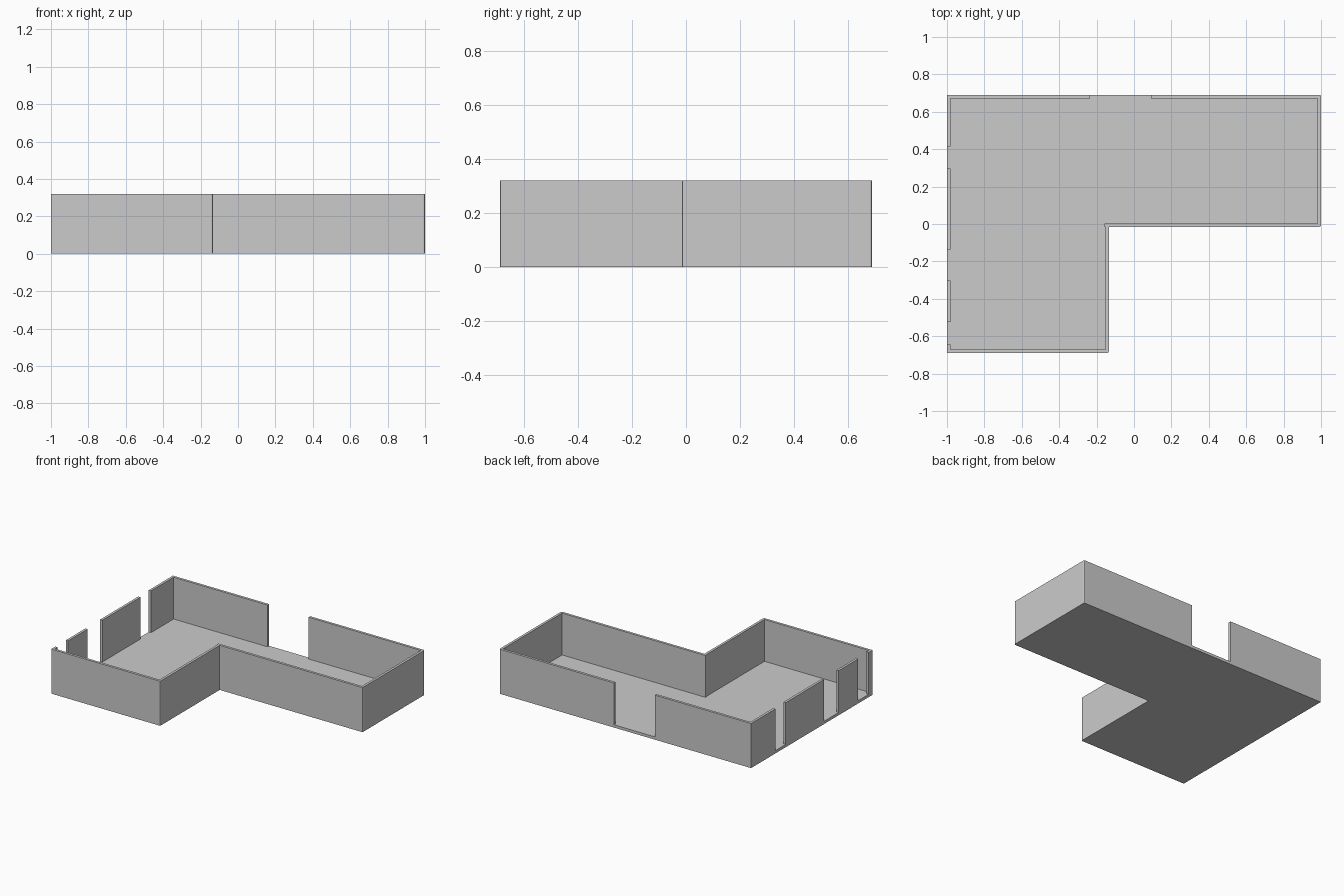
import bpy
import bmesh

if "Cube" in bpy.data.objects:
    bpy.data.objects.remove(bpy.data.objects["Cube"], do_unlink=True)

grey = bpy.data.materials.new("plaster_grey")
grey.use_nodes = True
grey.diffuse_color = (0.6, 0.6, 0.6, 1)
grey.node_tree.nodes["Principled BSDF"].inputs["Base Color"].default_value = (0.6, 0.6, 0.6, 1)

X, Y = 1.0, 0.69             # outer half sizes
T = 0.018                    # wall thickness
FLOOR, TOP = 0.02, 0.32      # floor thickness, wall top
STEP_X, STEP_Y = -0.135, -0.015   # inside corner of the L plan
JOG = 0.004                  # small wall overlap at the inside corner

# Outer corners with a softened vertical edge
SOFT = [(X, Y), (X, STEP_Y), (STEP_X, -Y)]


def prism(name, outline, z0, z1):
    """Extrude a plan outline and soften the chosen outer corners."""
    bm = bmesh.new()
    base = bm.faces.new([bm.verts.new((x, y, z0)) for x, y in outline])
    up = bmesh.ops.extrude_face_region(bm, geom=[base])["geom"]
    verts = [v for v in up if isinstance(v, bmesh.types.BMVert)]
    bmesh.ops.translate(bm, verts=verts, vec=(0, 0, z1 - z0))

    def is_soft(edge):
        a, b = (v.co for v in edge.verts)
        return abs(a.z - b.z) > 0.001 and any(
            abs(a.x - x) + abs(a.y - y) < 0.001 for x, y in SOFT)

    bmesh.ops.bevel(bm, geom=[e for e in bm.edges if is_soft(e)],
                    offset=0.008, segments=2, profile=0.5, affect='EDGES')
    bmesh.ops.recalc_face_normals(bm, faces=bm.faces)
    mesh = bpy.data.meshes.new(name)
    bm.to_mesh(mesh)
    bm.free()
    mesh.materials.append(grey)
    obj = bpy.data.objects.new(name, mesh)
    bpy.context.collection.objects.link(obj)
    return obj


# L-shaped floor slab
prism("floor", [(-X, -Y), (STEP_X, -Y), (STEP_X, STEP_Y),
                (X, STEP_Y), (X, Y), (-X, Y)], 0, FLOOR)

# Long wall run: back opening, left end, inside corner, front, right-side pier
outer = [(0.09, Y), (X, Y), (X, STEP_Y), (STEP_X, STEP_Y),
         (STEP_X, -Y), (-X, -Y), (-X, -0.643)]
inner = [(-X + T, -0.643), (-X + T, -Y + T), (STEP_X - T, -Y + T),
         (STEP_X - T, STEP_Y), (STEP_X - T - JOG, STEP_Y),
         (STEP_X - T - JOG, STEP_Y + T), (X - T, STEP_Y + T),
         (X - T, Y - T), (0.09, Y - T)]
prism("main_wall", outer + inner, FLOOR, TOP)

# Back right corner wall
prism("corner_wall", [(-0.236, Y), (-X, Y), (-X, 0.415), (-X + T, 0.415),
                      (-X + T, Y - T), (-0.236, Y - T)], FLOOR, TOP)

# Free-standing panels between the right-side openings
for name, y0, y1 in [("wide_panel", -0.135, 0.297), ("narrow_panel", -0.524, -0.302)]:
    prism(name, [(-X, y0), (-X + T, y0), (-X + T, y1), (-X, y1)], FLOOR, TOP)
